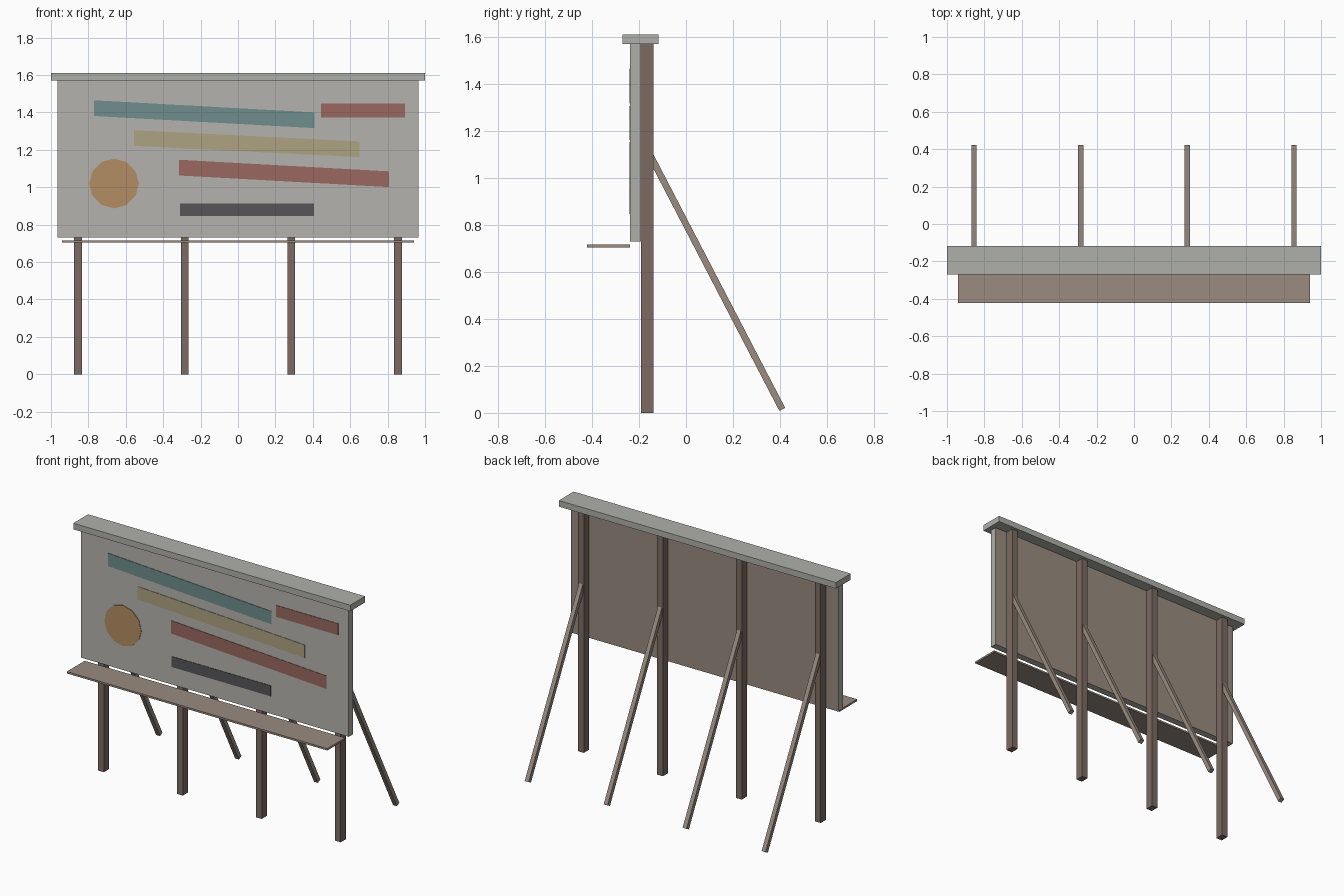
import bpy
import bmesh
import math
from mathutils import Vector

if "Cube" in bpy.data.objects:
    bpy.data.objects.remove(bpy.data.objects["Cube"], do_unlink=True)


def material(name, r, g, b):
    m = bpy.data.materials.new(name)
    m.use_nodes = True
    m.diffuse_color = (r, g, b, 1)
    m.node_tree.nodes["Principled BSDF"].inputs["Base Color"].default_value = (r, g, b, 1)
    return m


metal = material("grey metal", 0.43, 0.43, 0.40)
face_grey = material("pale panel grey", 0.46, 0.45, 0.42)
dark_wood = material("dark wood", 0.20, 0.145, 0.12)
light_wood = material("light wood", 0.32, 0.26, 0.215)
teal = material("faded teal", 0.16, 0.27, 0.27)
yellow = material("faded yellow", 0.42, 0.37, 0.22)
red = material("faded red", 0.32, 0.14, 0.115)
orange = material("faded orange", 0.45, 0.27, 0.125)
charcoal = material("charcoal", 0.095, 0.09, 0.097)


def prism(name, outline, depth, mat):
    """Extrude a flat outline of 3D points along a depth vector."""
    bm = bmesh.new()
    face = bm.faces.new([bm.verts.new(p) for p in outline])
    moved = bmesh.ops.extrude_face_region(bm, geom=[face])["geom"]
    verts = [v for v in moved if isinstance(v, bmesh.types.BMVert)]
    bmesh.ops.translate(bm, verts=verts, vec=depth)
    bmesh.ops.recalc_face_normals(bm, faces=bm.faces)
    mesh = bpy.data.meshes.new(name)
    bm.to_mesh(mesh)
    bm.free()
    mesh.materials.append(mat)
    obj = bpy.data.objects.new(name, mesh)
    bpy.context.collection.objects.link(obj)
    return obj


def box(name, x, y, z, mat):
    outline = [(x[0], y[0], z[0]), (x[1], y[0], z[0]), (x[1], y[0], z[1]), (x[0], y[0], z[1])]
    return prism(name, outline, (0, y[1] - y[0], 0), mat)


# Board, with a pale front and a wooden back
FRONT, BACK = -0.238, -0.192
board = box("board", (-0.966, 0.966), (FRONT, BACK), (0.73, 1.57), metal)
board.data.materials.append(face_grey)
board.data.materials.append(light_wood)
for f in board.data.polygons:
    if f.normal.y < -0.5:
        f.material_index = 1
    elif f.normal.y > 0.5:
        f.material_index = 2

# Cap along the top and walkway below the board
box("top_cap", (-1, 1), (-0.27, -0.118), (1.57, 1.61), metal)
box("walkway", (-0.94, 0.94), (-0.422, FRONT), (0.704, 0.716), light_wood)

# Posts with slanted braces behind them
top, foot = Vector((0, -0.165, 1.12)), Vector((0, 0.4095, 0.015))
along = foot - top
side = Vector((0, -along.z, along.y)).normalized() * 0.014
for i, x in enumerate((-0.855, -0.285, 0.285, 0.855), 1):
    box(f"post_{i}", (x - 0.021, x + 0.021), (BACK, -0.138), (0, 1.57), dark_wood)
    start = Vector((x - 0.014, 0, 0))
    outline = [start + p for p in (top - side, top + side, foot + side, foot - side)]
    prism(f"brace_{i}", outline, (0.028, 0, 0), light_wood)


# Painted stripes: left x, right x, left top, right top, height
def stripe(name, x0, x1, z0, z1, height, mat):
    outline = [(x0, FRONT, z0), (x1, FRONT, z1), (x1, FRONT, z1 - height), (x0, FRONT, z0 - height)]
    prism(name, outline, (0, -0.003, 0), mat)


stripe("teal_stripe", -0.77, 0.41, 1.465, 1.40, 0.084, teal)
stripe("yellow_stripe", -0.556, 0.65, 1.305, 1.245, 0.084, yellow)
stripe("red_stripe", -0.316, 0.806, 1.147, 1.085, 0.084, red)
stripe("red_block", 0.443, 0.892, 1.449, 1.449, 0.075, red)
stripe("charcoal_block", -0.31, 0.405, 0.914, 0.914, 0.069, charcoal)

# Painted disc
angles = [math.tau * i / 12 for i in range(12)]
disc = [(-0.663 + 0.133 * math.cos(a), FRONT, 1.02 + 0.133 * math.sin(a)) for a in angles]
prism("orange_disc", disc, (0, -0.003, 0), orange)
